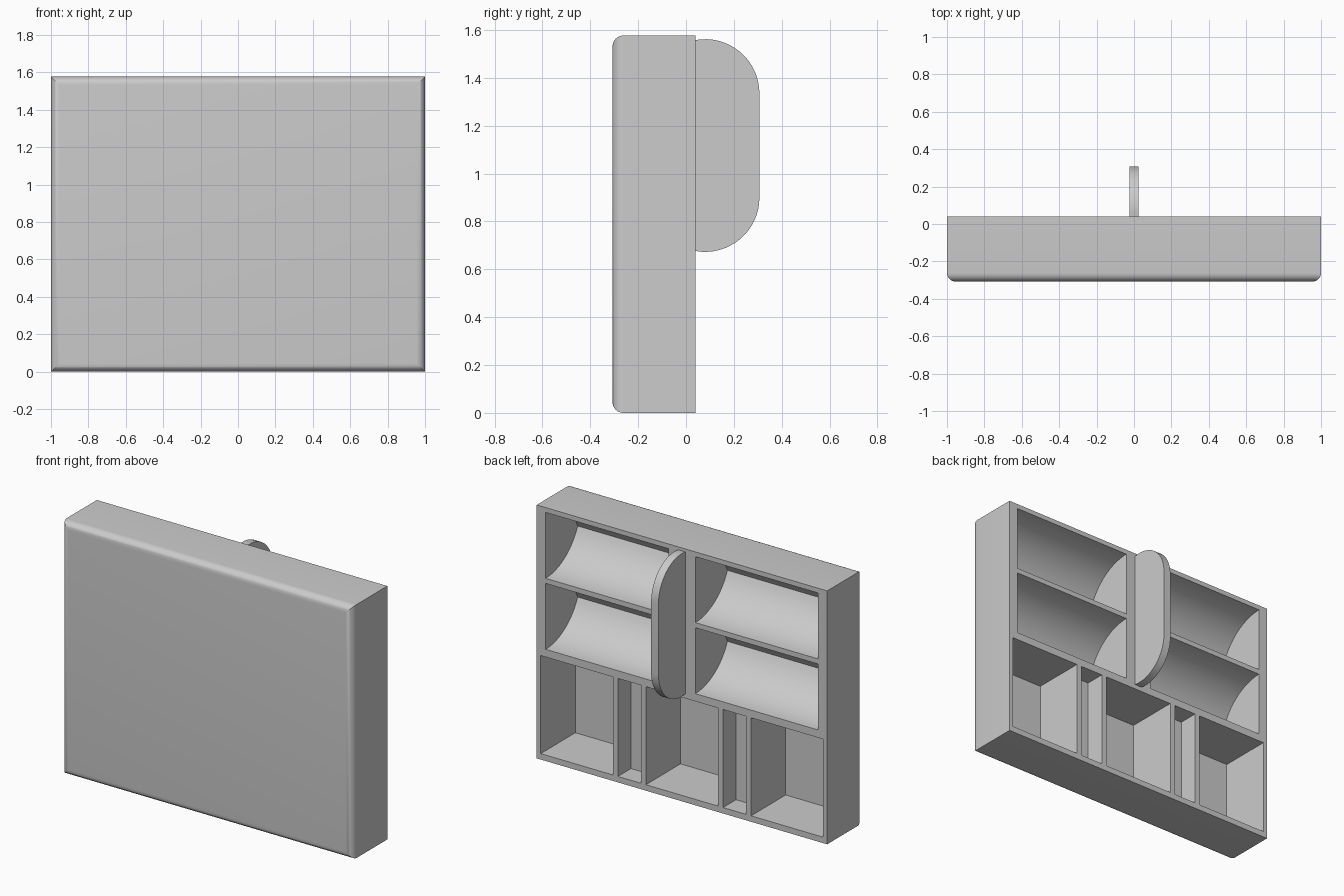
import bpy
import bmesh
import math
from mathutils import Vector

if "Cube" in bpy.data.objects:
    bpy.data.objects.remove(bpy.data.objects["Cube"])

HEIGHT = 1.577
FRONT, BACK = -0.307, 0.04

grey = bpy.data.materials.new("light grey")
grey.use_nodes = True
colour = (0.6, 0.6, 0.6, 1)
grey.diffuse_color = colour
grey.node_tree.nodes["Principled BSDF"].inputs["Base Color"].default_value = colour


def add_prism(bm, profile, x0, x1):
    """Extrude a closed (y, z) profile from x0 to x1."""
    face = bm.faces.new([bm.verts.new((x0, y, z)) for y, z in profile])
    moved = bmesh.ops.extrude_face_region(bm, geom=[face])["geom"]
    verts = [v for v in moved if isinstance(v, bmesh.types.BMVert)]
    bmesh.ops.translate(bm, verts=verts, vec=Vector((x1 - x0, 0, 0)))
    bmesh.ops.recalc_face_normals(bm, faces=bm.faces[:])


def rectangle(y0, y1, z0, z1):
    return [(y0, z0), (y1, z0), (y1, z1), (y0, z1)]


def make_object(name, bm):
    mesh = bpy.data.meshes.new(name)
    bm.to_mesh(mesh)
    bm.free()
    mesh.materials.append(grey)
    obj = bpy.data.objects.new(name, mesh)
    bpy.context.collection.objects.link(obj)
    return obj


def smooth(obj):
    bpy.ops.object.select_all(action="DESELECT")
    obj.select_set(True)
    bpy.context.view_layer.objects.active = obj
    bpy.ops.object.shade_smooth_by_angle(angle=math.radians(30))


# Case block with rounded front edges
bm = bmesh.new()
add_prism(bm, rectangle(FRONT, BACK, 0, HEIGHT), -1, 1)
front_edges = [e for e in bm.edges if all(v.co.y < FRONT + 0.001 for v in e.verts)]
bmesh.ops.bevel(bm, geom=front_edges, offset=0.045, segments=8, profile=0.5,
                affect="EDGES")
case = make_object("case", bm)

# Compartment cutters, overshooting the open back
bm = bmesh.new()
OPEN = BACK + 0.05

# Lower row: three deep square bins and two shallow slots
for x0, x1, depth in ((-0.972, -0.476, 0.34), (-0.441, -0.283, 0.128),
                      (-0.248, 0.248, 0.34), (0.283, 0.441, 0.128),
                      (0.476, 0.972, 0.34)):
    add_prism(bm, rectangle(BACK - depth, OPEN, 0.037, 0.647), x0, x1)

# Upper rows: scooped bins, two mirrored arcs meeting in a ridge at the rear
HALF, DEPTH, STEPS = 0.205, 0.315, 12
RADIUS = (DEPTH ** 2 + HALF ** 2) / (2 * HALF)
SWEEP = math.asin(DEPTH / RADIUS)
arc = [(RADIUS * math.sin(SWEEP * i / STEPS),
        HALF - RADIUS * (1 - math.cos(SWEEP * i / STEPS)))
       for i in range(STEPS + 1)]
for z in (0.9, 1.342):
    scoop = [(OPEN, z + HALF)]
    scoop += [(BACK - d, z + h) for d, h in arc]
    scoop += [(BACK - d, z - h) for d, h in reversed(arc[:-1])]
    scoop.append((OPEN, z - HALF))
    for x0, x1 in ((-0.938, -0.093), (0.093, 0.938)):
        add_prism(bm, scoop, x0, x1)
cutter = make_object("compartment_cutter", bm)
cutter.hide_render = True

# Hollow out the case
cut = case.modifiers.new("compartments", "BOOLEAN")
cut.object = cutter
cut.operation = "DIFFERENCE"
cut.solver = "EXACT"
bpy.context.view_layer.objects.active = case
bpy.ops.object.modifier_apply(modifier=cut.name)
bpy.data.objects.remove(cutter)
smooth(case)

# Handle: a thin fin with rounded outer corners
bm = bmesh.new()
R, CENTRE_Y = 0.227, 0.08
start = math.acos((BACK - CENTRE_Y) / R)
outline = []
for centre_z, a0, a1 in ((1.335, start, 0), (0.9, 0, -start)):
    for i in range(17):
        a = a0 + (a1 - a0) * i / 16
        outline.append((CENTRE_Y + R * math.cos(a), centre_z + R * math.sin(a)))
add_prism(bm, outline, -0.025, 0.025)
smooth(make_object("handle", bm))
